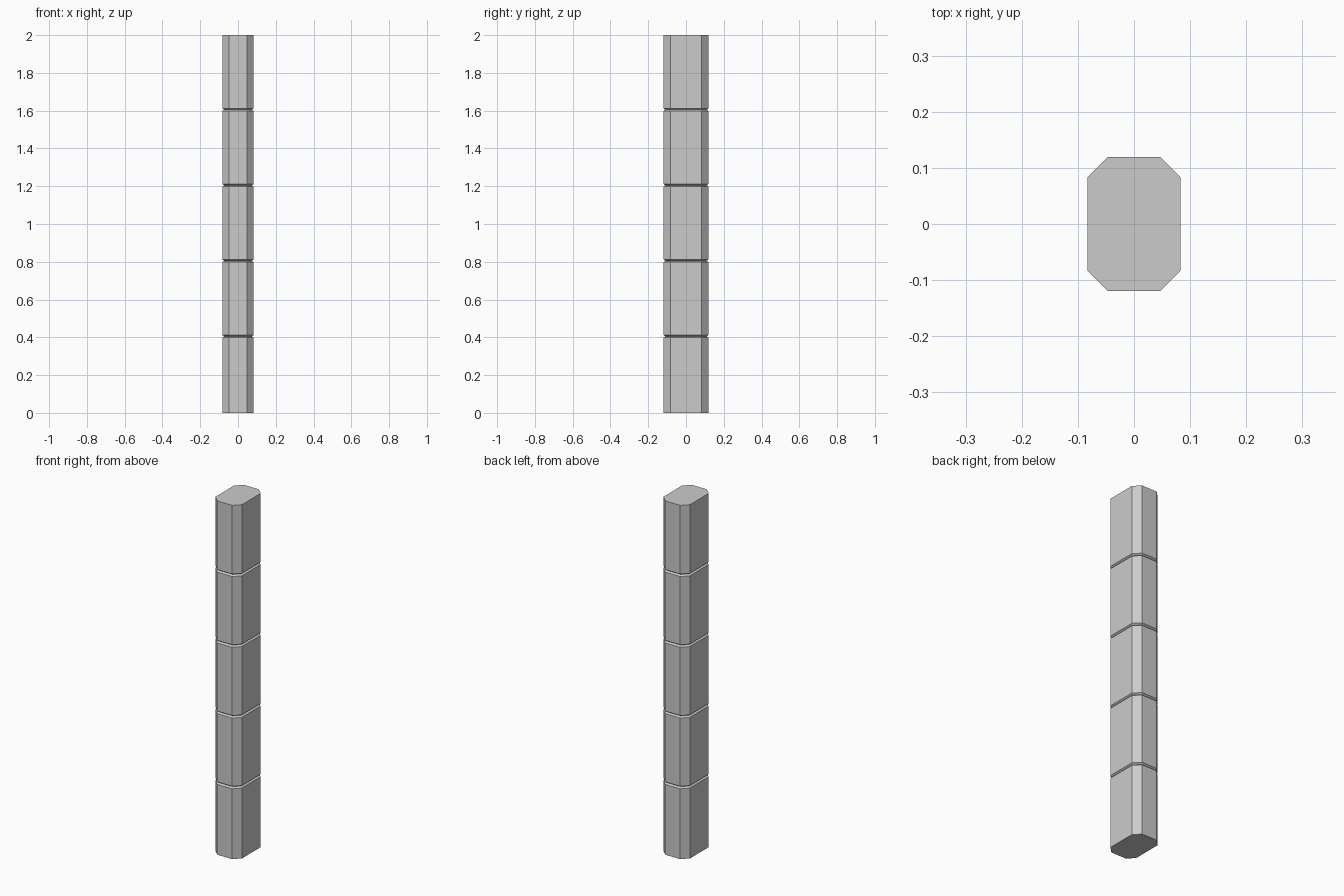
import bpy, bmesh

if "Cube" in bpy.data.objects:
    bpy.data.objects.remove(bpy.data.objects["Cube"])

HX, HY, CH = 0.083, 0.119, 0.036   # half width, half depth, corner chamfer
DEPTH = 0.01                       # groove depth


def ring(bm, z, inset):
    """Chamfered rectangle cross-section at height z."""
    x, y = HX - inset, HY - inset
    c = CH - inset * 0.586         # keeps the groove depth even on the corners
    pts = [(x, -y + c), (x, y - c), (x - c, y), (-x + c, y),
           (-x, y - c), (-x, -y + c), (-x + c, -y), (x - c, -y)]
    return [bm.verts.new((px, py, z)) for px, py in pts]


# Vertical profile: five blocks separated by V grooves
levels = [(0.0, 0.0)]
for i in range(1, 5):
    z = 0.4 * i
    levels += [(z - 0.002, 0.0), (z + 0.005, DEPTH), (z + 0.012, 0.0)]
levels.append((2.0, 0.0))

# Column body lofted through the profile
bm = bmesh.new()
rings = [ring(bm, z, d) for z, d in levels]
for a, b in zip(rings, rings[1:]):
    for i in range(8):
        j = (i + 1) % 8
        bm.faces.new((a[i], a[j], b[j], b[i]))
bm.faces.new(rings[0][::-1])
bm.faces.new(rings[-1])
bmesh.ops.recalc_face_normals(bm, faces=bm.faces)

mesh = bpy.data.meshes.new("grooved_post")
bm.to_mesh(mesh)
bm.free()
bpy.context.collection.objects.link(bpy.data.objects.new("grooved_post", mesh))
